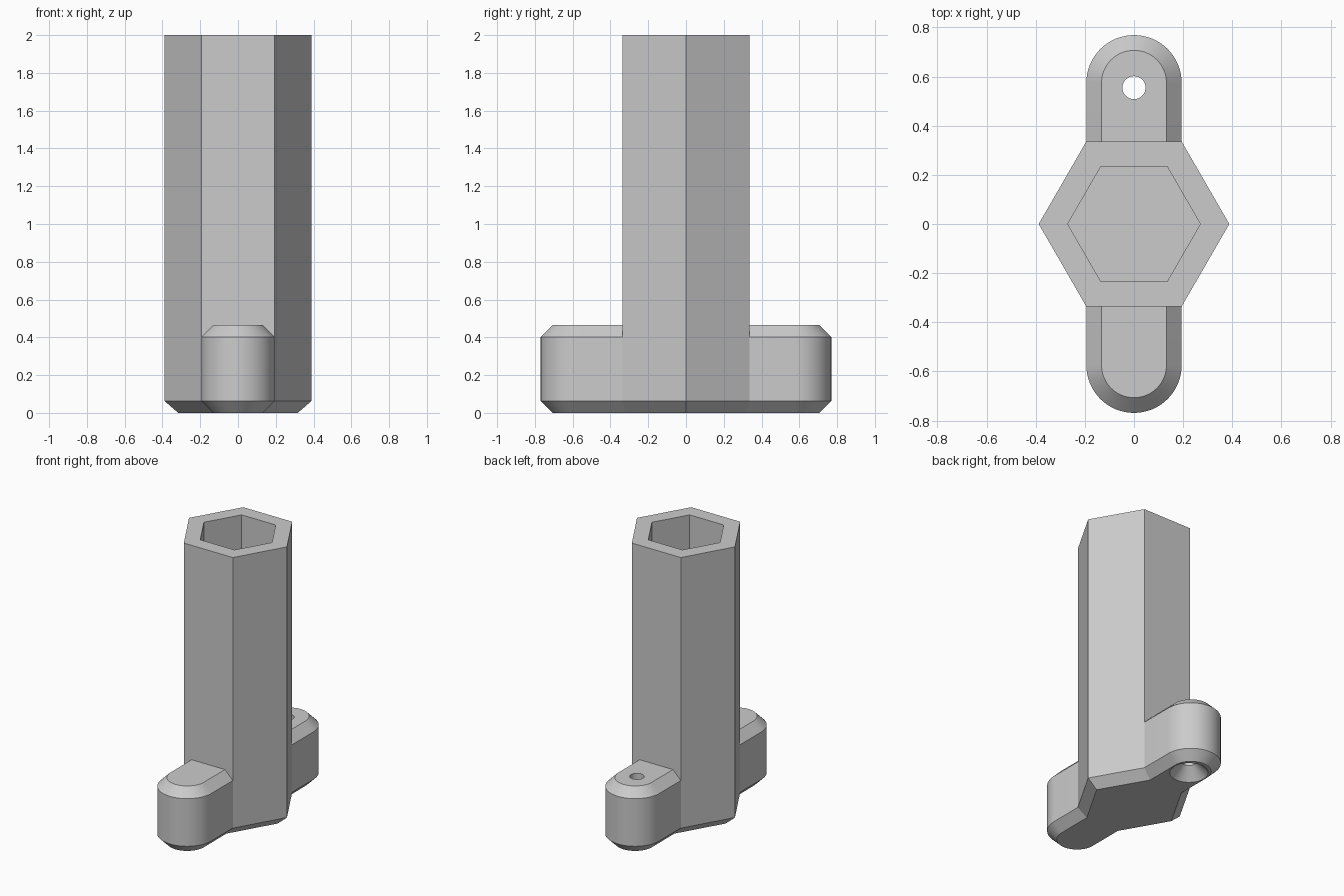
import bpy, bmesh
from math import sin, cos, pi, sqrt, radians

cube = bpy.data.objects.get("Cube")
if cube:
    bpy.data.objects.remove(cube, do_unlink=True)

HEX_R = 0.388                 # outer hexagon, corner radius
APOTHEM = HEX_R * sqrt(3) / 2
LUG_W = HEX_R / 2             # half width of a lug
LUG_Y = 0.575                 # centre of the rounded lug end
CHAMFER = 0.062
HOLE_Y = 0.555

grey = bpy.data.materials.new("plain grey")
grey.use_nodes = True
colour = (0.6, 0.6, 0.6, 1)
grey.diffuse_color = colour
grey.node_tree.nodes["Principled BSDF"].inputs["Base Color"].default_value = colour


def ring(radius, sides, y=0):
    return [(radius * cos(2 * pi * i / sides), y + radius * sin(2 * pi * i / sides))
            for i in range(sides)]


def foot_outline(inset):
    """Hexagon joined to two round-ended lugs, offset inwards."""
    w, a = LUG_W - inset, APOTHEM - inset
    joint = (w, (a - w * cos(pi / 6)) / sin(pi / 6))
    arc = [(w * cos(pi * i / 32), LUG_Y + w * sin(pi * i / 32)) for i in range(33)]
    half = [(a / cos(pi / 6), 0), joint] + arc + [(-joint[0], joint[1])]
    return half + [(-x, -y) for x, y in half]


def loft(name, sections):
    """Closed solid through (outline, height) sections."""
    bm = bmesh.new()
    loops = [[bm.verts.new((x, y, z)) for x, y in pts] for pts, z in sections]
    for low, high in zip(loops, loops[1:]):
        n = len(low)
        for i in range(n):
            j = (i + 1) % n
            bm.faces.new((low[i], low[j], high[j], high[i]))
    bm.faces.new(loops[0][::-1])
    bm.faces.new(loops[-1])
    bmesh.ops.recalc_face_normals(bm, faces=bm.faces[:])
    mesh = bpy.data.meshes.new(name)
    bm.to_mesh(mesh)
    bm.free()
    mesh.materials.append(grey)
    obj = bpy.data.objects.new(name, mesh)
    bpy.context.collection.objects.link(obj)
    return obj


def combine(target, tool, operation):
    mod = target.modifiers.new(tool.name, "BOOLEAN")
    mod.object, mod.operation, mod.solver = tool, operation, "EXACT"
    bpy.context.view_layer.objects.active = target
    bpy.ops.object.modifier_apply(modifier=mod.name)
    bpy.data.objects.remove(tool, do_unlink=True)


# Foot with lugs, chamfered at the bottom and top
holder = loft("socket_holder", [
    (foot_outline(CHAMFER), 0), (foot_outline(0), CHAMFER),
    (foot_outline(0), 0.403), (foot_outline(CHAMFER), 0.465)])

# Hexagonal shaft
shaft = loft("shaft", [(ring(HEX_R, 6), 0.2), (ring(HEX_R, 6), 2)])
combine(holder, shaft, "UNION")

# Hexagonal socket, open at the top
socket = loft("socket_cutter", [(ring(0.27, 6), 0.1), (ring(0.27, 6), 2.1)])
combine(holder, socket, "DIFFERENCE")

# Screw hole in the rear lug, countersunk from below
screw = loft("screw_hole_cutter", [
    (ring(0.135, 32, HOLE_Y), -0.01), (ring(0.047, 32, HOLE_Y), 0.08),
    (ring(0.047, 32, HOLE_Y), 0.6)])
combine(holder, screw, "DIFFERENCE")

# Smooth round ends, crisp edges elsewhere
bpy.ops.object.select_all(action="DESELECT")
holder.select_set(True)
bpy.context.view_layer.objects.active = holder
bpy.ops.object.shade_smooth_by_angle(angle=radians(20))
